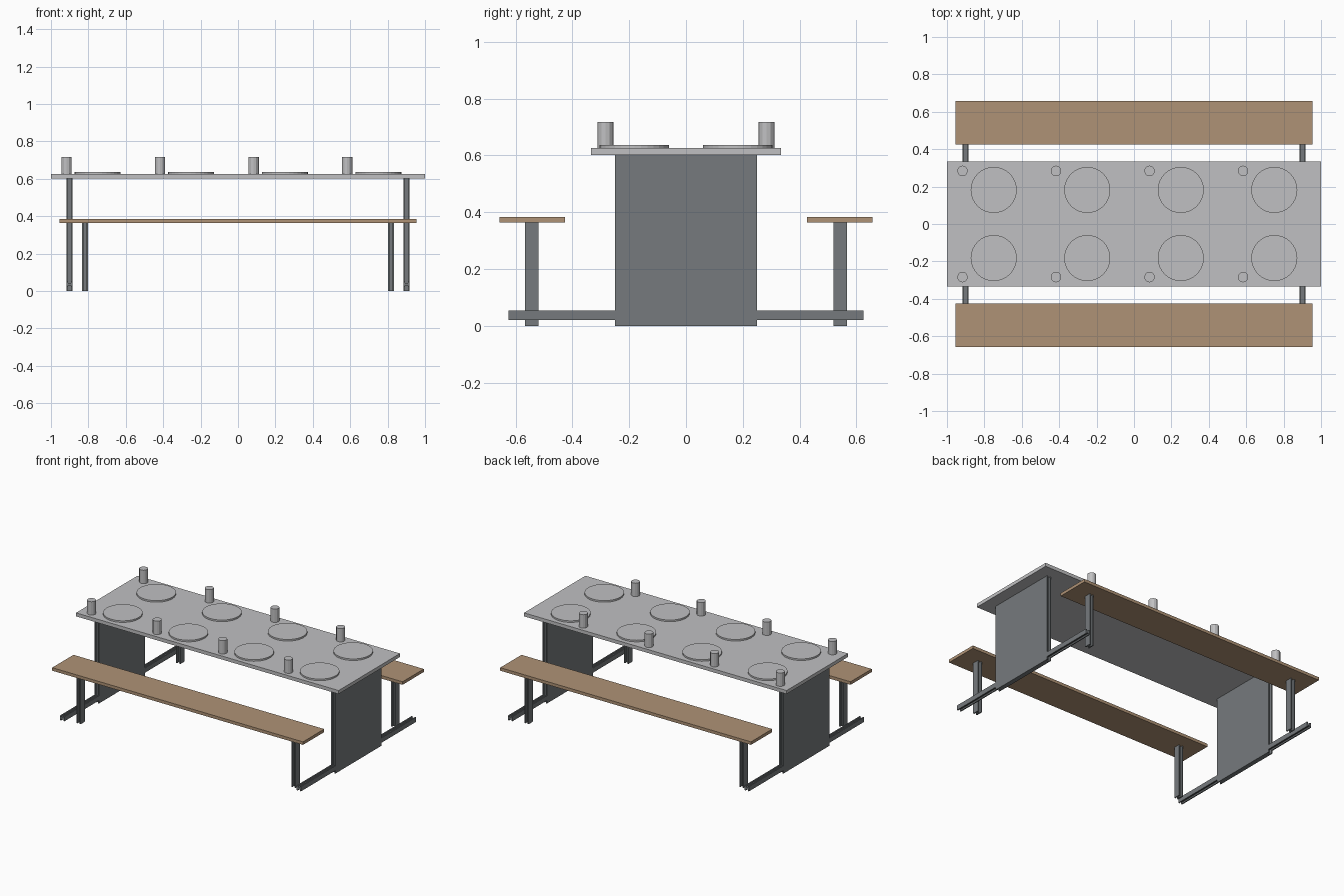
import bpy
import bmesh
from mathutils import Matrix

cube = bpy.data.objects.get("Cube")
if cube:
    bpy.data.objects.remove(cube, do_unlink=True)


def material(name, rgb):
    m = bpy.data.materials.new(name)
    m.use_nodes = True
    colour = (*rgb, 1)
    m.diffuse_color = colour
    m.node_tree.nodes["Principled BSDF"].inputs["Base Color"].default_value = colour
    return m


LIGHT = material("light grey", (0.53, 0.53, 0.54))
STEEL = material("steel grey", (0.18, 0.195, 0.205))
WOOD = material("bench wood", (0.43, 0.29, 0.18))


def finish(bm, name, mat):
    bmesh.ops.recalc_face_normals(bm, faces=bm.faces)
    mesh = bpy.data.meshes.new(name)
    bm.to_mesh(mesh)
    bm.free()
    mesh.materials.append(mat)
    ob = bpy.data.objects.new(name, mesh)
    bpy.context.collection.objects.link(ob)
    return ob


def box(name, mat, low, high):
    bm = bmesh.new()
    centre = [(a + b) / 2 for a, b in zip(low, high)]
    size = [b - a for a, b in zip(low, high)]
    bmesh.ops.create_cube(bm, matrix=Matrix.Translation(centre) @ Matrix.Diagonal((*size, 1)))
    return finish(bm, name, mat)


def disc(name, mat, x, y, z0, z1, radius, sides):
    bm = bmesh.new()
    bmesh.ops.create_cone(bm, cap_ends=True, segments=sides, radius1=radius, radius2=radius,
                          depth=z1 - z0, matrix=Matrix.Translation((x, y, (z0 + z1) / 2)))
    return finish(bm, name, mat)


def beam(name, x, centre, width, start, end, along_y=False):
    """I-section with its flanges facing left and right, extruded along z or y."""
    h, f, t, w = 0.016, 0.008, 0.007, width / 2
    t = max(t, w - 0.016)
    quarter = [(h, w), (f, w), (f, t)]
    outline = (quarter + [(-a, b) for a, b in reversed(quarter)]
               + [(-a, -b) for a, b in quarter] + [(a, -b) for a, b in reversed(quarter)])
    bm = bmesh.new()
    verts = []
    for a, b in outline:
        co = (x + a, start, centre + b) if along_y else (x + a, centre + b, start)
        verts.append(bm.verts.new(co))
    face = bm.faces.new(verts)
    new = bmesh.ops.extrude_face_region(bm, geom=[face])["geom"]
    step = (0, end - start, 0) if along_y else (0, 0, end - start)
    bmesh.ops.translate(bm, vec=step, verts=[g for g in new if isinstance(g, bmesh.types.BMVert)])
    return finish(bm, name, STEEL)


# Table top
box("table_top", LIGHT, (-1, -0.334, 0.602), (1, 0.334, 0.626))

# Place settings: plates and cups
for y_side, row in ((-1, "front"), (1, "back")):
    for i in range(4):
        x = -0.75 + 0.5 * i
        disc(f"{row}_plate_{i + 1}", LIGHT, x, y_side * 0.182, 0.625, 0.637, 0.123, 32)
        disc(f"{row}_cup_{i + 1}", LIGHT, x - 0.167, y_side * 0.284, 0.625, 0.718, 0.028, 12)

    # Bench seat
    ys = sorted((y_side * 0.426, y_side * 0.657))
    box(f"{row}_bench_seat", WOOD, (-0.955, ys[0], 0.363), (0.955, ys[1], 0.384))

# Supports at each end
for x_side, end in ((-1, "right"), (1, "left")):
    beam(f"{end}_table_support", x_side * 0.901, 0, 0.5, 0, 0.602)
    beam(f"{end}_floor_rail", x_side * 0.901, 0.037, 0.033, -0.625, 0.625, along_y=True)
    for y_side, row in ((-1, "front"), (1, "back")):
        beam(f"{row}_{end}_bench_leg", x_side * 0.819, y_side * 0.543, 0.046, 0, 0.363)
